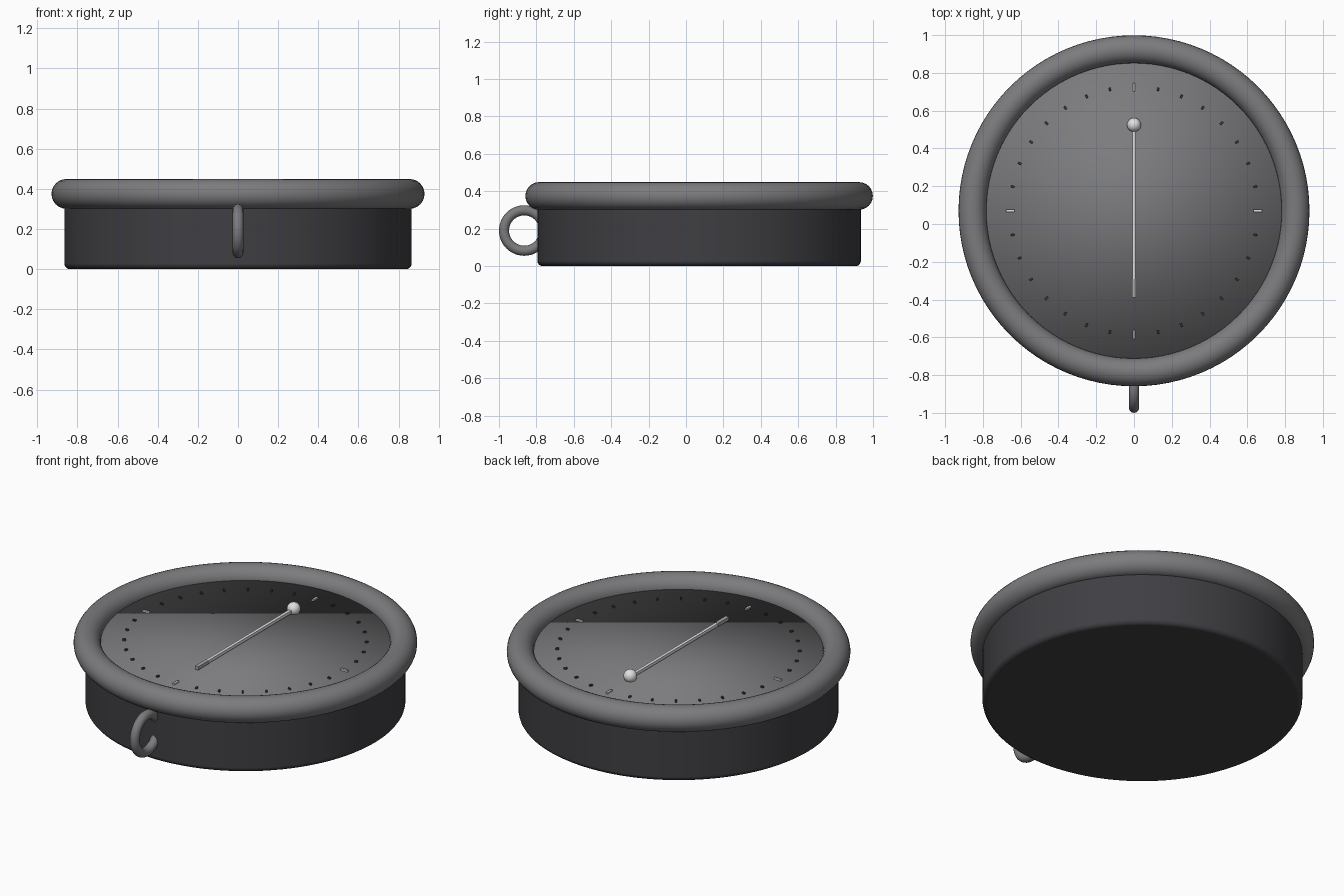
import bpy
import math

CENTRE_Y = 0.07      # the case sits behind the origin because of the hanging loop
DIAL_TOP = 0.38

old = bpy.data.objects.get("Cube")
if old:
    bpy.data.objects.remove(old, do_unlink=True)


def material(name, r, g, b):
    mat = bpy.data.materials.new(name)
    mat.use_nodes = True
    mat.diffuse_color = (r, g, b, 1)
    mat.node_tree.nodes["Principled BSDF"].inputs["Base Color"].default_value = (r, g, b, 1)
    return mat


black = material("dark case", 0.05, 0.05, 0.057)
grey = material("grey metal", 0.2, 0.2, 0.21)
silver = material("pale silver", 0.4, 0.4, 0.4)
white = material("off white", 0.75, 0.75, 0.75)


def finish(name, mat, smooth=True):
    obj = bpy.context.object
    obj.name = obj.data.name = name
    obj.data.materials.append(mat)
    if smooth:
        bpy.ops.object.shade_smooth()
    return obj


def disc(name, mat, radius, bottom, top):
    bpy.ops.mesh.primitive_cylinder_add(
        vertices=96, radius=radius, depth=top - bottom,
        location=(0, CENTRE_Y, (top + bottom) / 2))
    return finish(name, mat)


def bar(name, mat, size, location, turn=0):
    bpy.ops.mesh.primitive_cube_add(size=1, location=location, rotation=(0, 0, turn))
    bpy.context.object.scale = size
    bpy.ops.object.transform_apply(location=False, rotation=False, scale=True)
    return finish(name, mat, smooth=False)


# Case with rounded edges
case = disc("case", black, 0.865, 0, 0.365)
bevel = case.modifiers.new("rounded edges", "BEVEL")
bevel.width = 0.028
bevel.segments = 4
bevel.harden_normals = True

# Dial, softly shaded up to the rim
disc("dial", grey, 0.79, 0.3, DIAL_TOP)

# Round bezel
bpy.ops.mesh.primitive_torus_add(
    major_radius=0.855, minor_radius=0.074, major_segments=96, minor_segments=24,
    location=(0, CENTRE_Y, 0.375))
finish("bezel", grey)

# Hanging loop at the front
bpy.ops.mesh.primitive_torus_add(
    major_radius=0.108, minor_radius=0.027, major_segments=48, minor_segments=16,
    location=(0, -0.865, 0.19), rotation=(0, math.pi / 2, 0))
finish("hanging_loop", grey)

# Dial marks: long pale ones at the quarters, short dark ones between
MARKS = 32
for i in range(MARKS):
    angle = math.tau * i / MARKS
    place = (0.655 * math.sin(angle), CENTRE_Y + 0.655 * math.cos(angle), DIAL_TOP + 0.002)
    if i % 8 == 0:
        bar(f"quarter_mark_{i}", white, (0.012, 0.045, 0.014), place, -angle)
    else:
        bar(f"minor_mark_{i}", black, (0.01, 0.018, 0.012), place, -angle)

# Needle with its tail and round head
bar("needle", white, (0.018, 0.8, 0.018), (0, 0.11, 0.398))
bar("needle_tail", silver, (0.022, 0.1, 0.02), (0, -0.34, 0.398))
bpy.ops.mesh.primitive_uv_sphere_add(
    segments=32, ring_count=16, radius=0.037, location=(0, 0.525, 0.403))
finish("needle_head", white)
